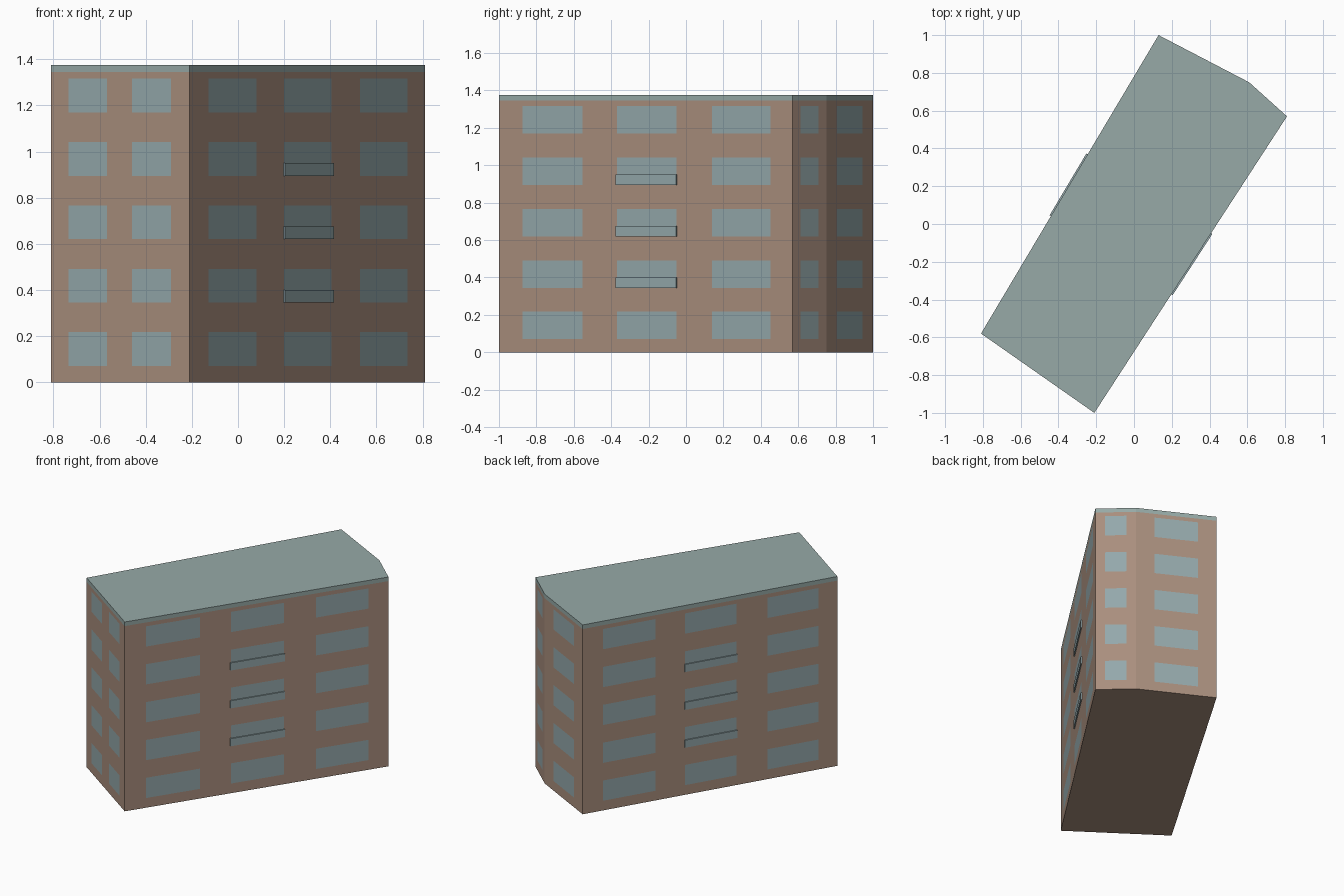
import bpy
import bmesh
from mathutils import Vector

cube = bpy.data.objects.get("Cube")
if cube:
    bpy.data.objects.remove(cube, do_unlink=True)


def make_material(name, rgb):
    mat = bpy.data.materials.new(name)
    mat.use_nodes = True
    mat.diffuse_color = (*rgb, 1)
    mat.node_tree.nodes["Principled BSDF"].inputs["Base Color"].default_value = (*rgb, 1)
    return mat


wall_mat = make_material("brown_wall", (0.40, 0.275, 0.209))
glass_mat = make_material("window_blue_grey", (0.301, 0.397, 0.413))
roof_mat = make_material("roof_grey_green", (0.309, 0.402, 0.387))
WALL, GLASS, ROOF = range(3)


def make_object(name, bm, mats):
    mesh = bpy.data.meshes.new(name)
    bm.to_mesh(mesh)
    bm.free()
    for mat in mats:
        mesh.materials.append(mat)
    obj = bpy.data.objects.new(name, mesh)
    bpy.context.collection.objects.link(obj)
    return obj


# Footprint corners, and the window spans along the wall that starts at each
corners = [Vector(c) for c in
           ((-0.81, -0.58), (-0.21, -1.0), (0.81, 0.57), (0.61, 0.75), (0.13, 1.0))]
long_wall = [(0.08, 0.285), (0.402, 0.604), (0.725, 0.925)]
spans = [[(0.125, 0.405), (0.583, 0.865)], long_wall, [(0.24, 0.765)],
         [(0.225, 0.77)], long_wall]

# Storey heights
FLOORS, FIRST, STEP, WINDOW_H = 5, 0.07, 0.275, 0.147
BAND, TOP = 1.345, 1.375
sills = [FIRST + i * STEP for i in range(FLOORS)]

# Perimeter points, each with whether a window column follows it
ring = []
for i, start in enumerate(corners):
    end = corners[(i + 1) % len(corners)]
    ring.append((start, False))
    for a, b in spans[i]:
        ring += [(start.lerp(end, a), True), (start.lerp(end, b), False)]

# Heights, each with the kind of strip above it
levels = [(0, WALL)]
for z in sills:
    levels += [(z, GLASS), (z + WINDOW_H, WALL)]
levels += [(BAND, ROOF), (TOP, ROOF)]

# Building block: walls cut into a grid so the windows are their own faces
bm = bmesh.new()
rows = [[bm.verts.new((p.x, p.y, z)) for p, _ in ring] for z, _ in levels]
for r in range(len(rows) - 1):
    kind = levels[r][1]
    for c, (_, is_window) in enumerate(ring):
        n = (c + 1) % len(ring)
        face = bm.faces.new((rows[r][c], rows[r][n], rows[r + 1][n], rows[r + 1][c]))
        face.material_index = WALL if kind == GLASS and not is_window else kind
bm.faces.new(rows[-1]).material_index = ROOF
bm.faces.new(rows[0][::-1]).material_index = WALL
make_object("apartment_block", bm, (wall_mat, glass_mat, roof_mat))


# Shallow balcony panels below the middle windows of both long walls
def balcony(name, start, end, sill):
    along = (end - start).normalized()
    out = Vector((along.y, -along.x))
    a, b = long_wall[1]
    p = start.lerp(end, a) - along * 0.004
    q = start.lerp(end, b) + along * 0.004
    base = [p - out * 0.004, p + out * 0.008, q + out * 0.008, q - out * 0.004]
    bm = bmesh.new()
    face = bm.faces.new([bm.verts.new((v.x, v.y, sill)) for v in base])
    top = bmesh.ops.extrude_face_region(bm, geom=[face])["geom"]
    bmesh.ops.translate(bm, vec=(0, 0, 0.055),
                        verts=[g for g in top if isinstance(g, bmesh.types.BMVert)])
    bmesh.ops.recalc_face_normals(bm, faces=bm.faces)
    make_object(name, bm, (glass_mat,))


for floor in (1, 2, 3):
    balcony(f"left_balcony_{floor}", corners[1], corners[2], sills[floor])
    balcony(f"right_balcony_{floor}", corners[4], corners[0], sills[floor])
